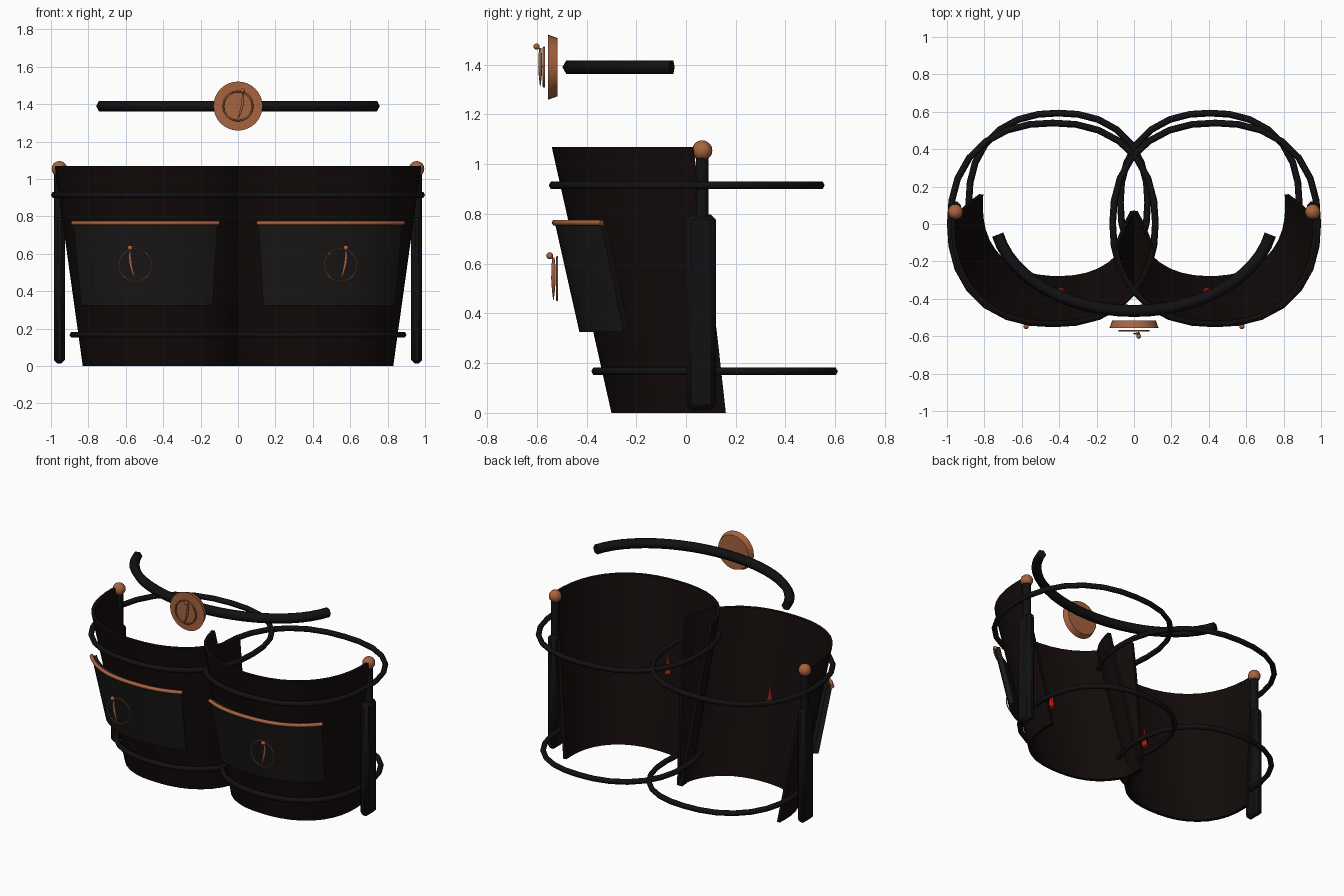
import bpy, bmesh, math
from math import sin, cos, radians

if "Cube" in bpy.data.objects:
    bpy.data.objects.remove(bpy.data.objects["Cube"])


def material(name, rgb):
    m = bpy.data.materials.new(name)
    m.diffuse_color = (*rgb, 1)
    m.use_nodes = True
    m.node_tree.nodes["Principled BSDF"].inputs["Base Color"].default_value = m.diffuse_color
    return m


LEATHER = material("dark_leather", (0.006, 0.0035, 0.003))
POCKET = material("pocket_leather", (0.0105, 0.0095, 0.009))
IRON = material("black_iron", (0.0055, 0.0055, 0.0065))
COPPER = material("copper", (0.39, 0.125, 0.05))
RED = material("red", (0.6, 0.02, 0.01))
H = 1.07
SQ = 2.3  # legs are slightly squared circles


def finish(ob, mat, angle=40):
    ob.data.materials.clear()
    ob.data.materials.append(mat)
    bpy.ops.object.select_all(action='DESELECT')
    ob.select_set(True)
    bpy.context.view_layer.objects.active = ob
    bpy.ops.object.shade_smooth_by_angle(angle=radians(angle))
    return ob


def lerp(a, b, t):
    return a + (b - a) * t


def squared(deg):
    """Unit squared-circle direction."""
    c, s = cos(radians(deg)), sin(radians(deg))
    f = (abs(c) ** SQ + abs(s) ** SQ) ** (-1 / SQ)
    return c * f, s * f


def on_shell(s, z, deg, off=0.0):
    """Point on the tapered, leaning leg cone; 0 deg = outer side, -90 = front."""
    t = z / H
    u, v = squared(deg)
    return (s * (lerp(0.405, 0.43, t) + (lerp(0.425, 0.55, t) + off) * u),
            lerp(0.10, 0.01, t) + (lerp(0.40, 0.55, t) + off) * v, z)


def panel(name, s, z0, z1, bottom, top, off, thick, mat, n=20, levels=5):
    """Curved wall with thickness; bottom/top are (start, end) angles."""
    bm = bmesh.new()
    loops = []
    for j in range(levels):
        t = j / (levels - 1)
        z = lerp(z0, z1, t)
        a, b = lerp(bottom[0], top[0], t), lerp(bottom[1], top[1], t)
        ang = [lerp(a, b, i / n) for i in range(n + 1)]
        pts = [on_shell(s, z, d, off) for d in ang]
        pts += [on_shell(s, z, d, off - thick) for d in reversed(ang)]
        loops.append([bm.verts.new(p) for p in pts])
    m = len(loops[0])
    for lo, hi in zip(loops, loops[1:]):
        for k in range(m):
            q = (k + 1) % m
            bm.faces.new((lo[k], lo[q], hi[q], hi[k]))
    for lp in (loops[0], loops[-1]):
        for k in range(n):
            bm.faces.new((lp[k], lp[k + 1], lp[m - 2 - k], lp[m - 1 - k]))
    bmesh.ops.recalc_face_normals(bm, faces=bm.faces)
    me = bpy.data.meshes.new(name)
    bm.to_mesh(me)
    bm.free()
    ob = bpy.data.objects.new(name, me)
    bpy.context.collection.objects.link(ob)
    return finish(ob, mat)


def tube(name, pts, radius, mat, closed=False, radii=None):
    cu = bpy.data.curves.new(name, 'CURVE')
    cu.dimensions = '3D'
    cu.bevel_depth = radius
    cu.bevel_resolution = 1
    cu.use_fill_caps = True
    sp = cu.splines.new('POLY')
    sp.points.add(len(pts) - 1)
    for i, p in enumerate(pts):
        sp.points[i].co = (*p, 1)
        sp.points[i].radius = radii[i] if radii else 1
    sp.use_cyclic_u = closed
    ob = bpy.data.objects.new(name, cu)
    bpy.context.collection.objects.link(ob)
    bpy.ops.object.select_all(action='DESELECT')
    ob.select_set(True)
    bpy.context.view_layer.objects.active = ob
    bpy.ops.object.convert(target='MESH')
    return finish(bpy.context.object, mat, 65)


def ball(name, loc, r, mat):
    bpy.ops.mesh.primitive_uv_sphere_add(segments=16, ring_count=10, radius=r, location=loc)
    bpy.context.object.name = name
    return finish(bpy.context.object, mat)


def leg_hoop(name, c, rx, ry, wire, mat, n=28):
    pts = []
    for i in range(n):
        u, v = squared(360 * i / n)
        pts.append((c[0] + rx * u, c[1] + ry * v, c[2]))
    return tube(name, pts, wire, mat, closed=True)


def ornament(name, s, x, y, z, k, mat, wire):
    """Thin upright hoop with a curved stalk and a bead in front of it."""
    ring = [2 * math.pi * i / 28 for i in range(28)]
    tube(name + "_hoop", [(s * x + 0.087 * k * cos(a), y, z + 0.087 * k * sin(a)) for a in ring],
         wire, mat, closed=True)
    path = [(0.026, 0.085), (0.03, 0.05), (0.024, 0.0), (0.012, -0.045), (-0.004, -0.085)]
    tube(name + "_stalk", [(s * (x + k * u), y - 0.015, z + k * v) for u, v in path],
         0.009 * k, mat, radii=[0.5, 0.9, 1, 0.7, 0.15])
    ball(name + "_bead", (s * (x + 0.028 * k), y - 0.03, z + 0.092 * k), 0.014 * k, mat)


for s, side in ((-1, "left"), (1, "right")):
    # leg shell, open at the back
    panel(side + "_shell", s, 0, H, (8.6, -175.7), (2, -165.3), 0, 0.022, LEATHER)

    # pocket with copper rim
    panel(side + "_pocket", s, 0.325, 0.77, (-38, -121), (-40, -122),
          0.056, 0.032, POCKET, n=12, levels=3)
    tube(side + "_pocket_rim",
         [on_shell(s, 0.765, lerp(-39.5, -122.5, i / 12), 0.056) for i in range(13)],
         0.013, COPPER)
    ornament(side + "_pocket_ornament", s, 0.549, -0.518, 0.54, 1.0, COPPER, 0.004)

    # retaining hoops
    leg_hoop(side + "_upper_hoop", (s * 0.434, 0.003, 0.915), 0.548, 0.537, 0.018, IRON)
    leg_hoop(side + "_lower_hoop", (s * 0.405, 0.115, 0.167), 0.478, 0.478, 0.018, IRON)

    # outer strut, rod and knob
    bpy.ops.mesh.primitive_cube_add(size=1, location=(s * 0.955, 0.06, 0.405))
    strut = bpy.context.object
    strut.name = side + "_strut"
    strut.scale = (0.06, 0.12, 0.785)
    bpy.ops.object.transform_apply(location=False, rotation=False, scale=True)
    bev = strut.modifiers.new("bevel", 'BEVEL')
    bev.width = 0.02
    bev.segments = 1
    finish(strut, IRON)
    tube(side + "_rod", [(s * 0.955, 0.065, 0.55), (s * 0.955, 0.065, 1.05)], 0.029, IRON)
    ball(side + "_knob", (s * 0.955, 0.065, 1.055), 0.041, COPPER)

    # small red spike inside the shell
    bpy.ops.mesh.primitive_cone_add(vertices=8, radius1=0.022, radius2=0, depth=0.15,
                                    location=(s * 0.39, -0.36, 0.585))
    bpy.context.object.name = side + "_inner_spike"
    finish(bpy.context.object, RED)

# waist band above the shells
band = []
for i in range(25):
    a = radians(lerp(192, 348, i / 24))
    band.append((0.745 * cos(a), 0.05 + 0.515 * sin(a), 1.39))
tube("waist_band", band, 0.032, IRON)

# front medallion
bpy.ops.mesh.primitive_cone_add(vertices=32, radius1=0.117, radius2=0.131, depth=0.038,
                                location=(0, -0.536, 1.39), rotation=(radians(90), 0, 0))
bpy.context.object.name = "medallion"
finish(bpy.context.object, COPPER)
ornament("medallion_ornament", 1, 0, -0.571, 1.39, 0.9, COPPER, 0.005)
